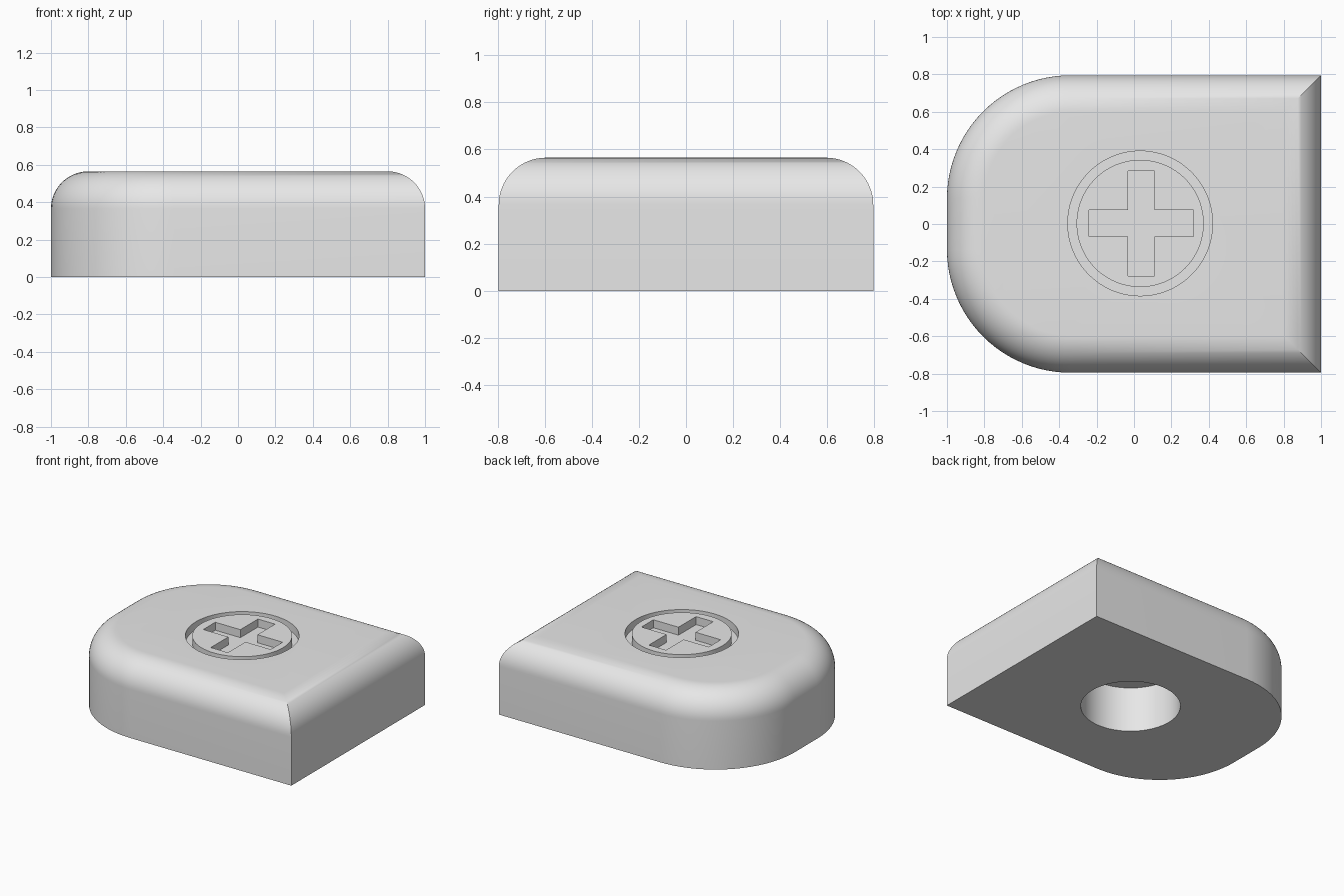
import bpy, bmesh
from math import sin, cos, pi, radians

if "Cube" in bpy.data.objects:
    bpy.data.objects.remove(bpy.data.objects["Cube"])

HEIGHT, HALF_Y, FILLET, CORNER = 0.565, 0.795, 0.2, 0.66
CX, CY = 0.033, 0.003      # centre of the round button
ENGRAVE = 0.06             # depth of the groove and the cross

grey = bpy.data.materials.new("light grey")
grey.use_nodes = True
grey.diffuse_color = (0.8, 0.8, 0.8, 1)
grey.node_tree.nodes["Principled BSDF"].inputs["Base Color"].default_value = (0.8, 0.8, 0.8, 1)


def loft(name, rings, closed=False):
    """Skin a stack of equal-length rings; cap the ends or loop back round."""
    bm = bmesh.new()
    loops = [[bm.verts.new(p) for p in ring] for ring in rings]
    pairs = list(zip(loops, loops[1:]))
    if closed:
        pairs.append((loops[-1], loops[0]))
    else:
        bm.faces.new(loops[0])
        bm.faces.new(loops[-1])
    n = len(loops[0])
    for a, b in pairs:
        for i in range(n):
            j = (i + 1) % n
            bm.faces.new((a[i], a[j], b[j], b[i]))
    bmesh.ops.recalc_face_normals(bm, faces=bm.faces)
    mesh = bpy.data.meshes.new(name)
    bm.to_mesh(mesh)
    bm.free()
    mesh.materials.append(grey)
    obj = bpy.data.objects.new(name, mesh)
    bpy.context.collection.objects.link(obj)
    return obj


def outline(inset, z, steps=24):
    """Block outline: square on the left end, two big round corners opposite."""
    r = CORNER - inset
    arc = [(-1 + CORNER - r * sin(a), HALF_Y - CORNER + r * cos(a))
           for a in (pi / 2 * i / steps for i in range(steps + 1))]
    half = [(1 - inset, HALF_Y - inset)] + arc
    return [(x, y, z) for x, y in half + [(x, -y) for x, y in reversed(half)]]


def circle(r, z, n=96):
    return [(CX + r * cos(2 * pi * i / n), CY + r * sin(2 * pi * i / n), z) for i in range(n)]


def cross(z, arm=0.28, w=0.071):
    quarter = [(arm, -w), (arm, w), (w, w)]
    pts = []
    for k in range(4):
        c, s = round(cos(k * pi / 2)), round(sin(k * pi / 2))
        pts += [(CX + 0.006 + c * x - s * y, CY + s * x + c * y, z) for x, y in quarter]
    return pts


# Block with a quarter-round top edge
SEG = 16
rings = [outline(0, 0)]
for i in range(SEG + 1):
    t = pi / 2 * i / SEG
    rings.append(outline(FILLET * (1 - cos(t)), HEIGHT - FILLET + FILLET * sin(t)))
block = loft("block", rings)

# Cutters: blind hole underneath, ring groove and cross on top
low, high = HEIGHT - ENGRAVE, HEIGHT + 0.1
cutters = [
    loft("hole_cutter", [circle(0.34, -0.1), circle(0.34, 0.34)]),
    loft("groove_cutter", [circle(0.34, low), circle(0.387, low),
                           circle(0.387, high), circle(0.34, high)], closed=True),
    loft("cross_cutter", [cross(low), cross(high)]),
]
bpy.ops.object.select_all(action='DESELECT')
bpy.context.view_layer.objects.active = block
block.select_set(True)
for cutter in cutters:
    cutter.hide_render = True
    mod = block.modifiers.new(cutter.name, 'BOOLEAN')
    mod.operation = 'DIFFERENCE'
    mod.solver = 'EXACT'
    mod.object = cutter
    bpy.ops.object.modifier_apply(modifier=mod.name)
    bpy.data.objects.remove(cutter)

bpy.ops.object.shade_smooth_by_angle(angle=radians(30))
